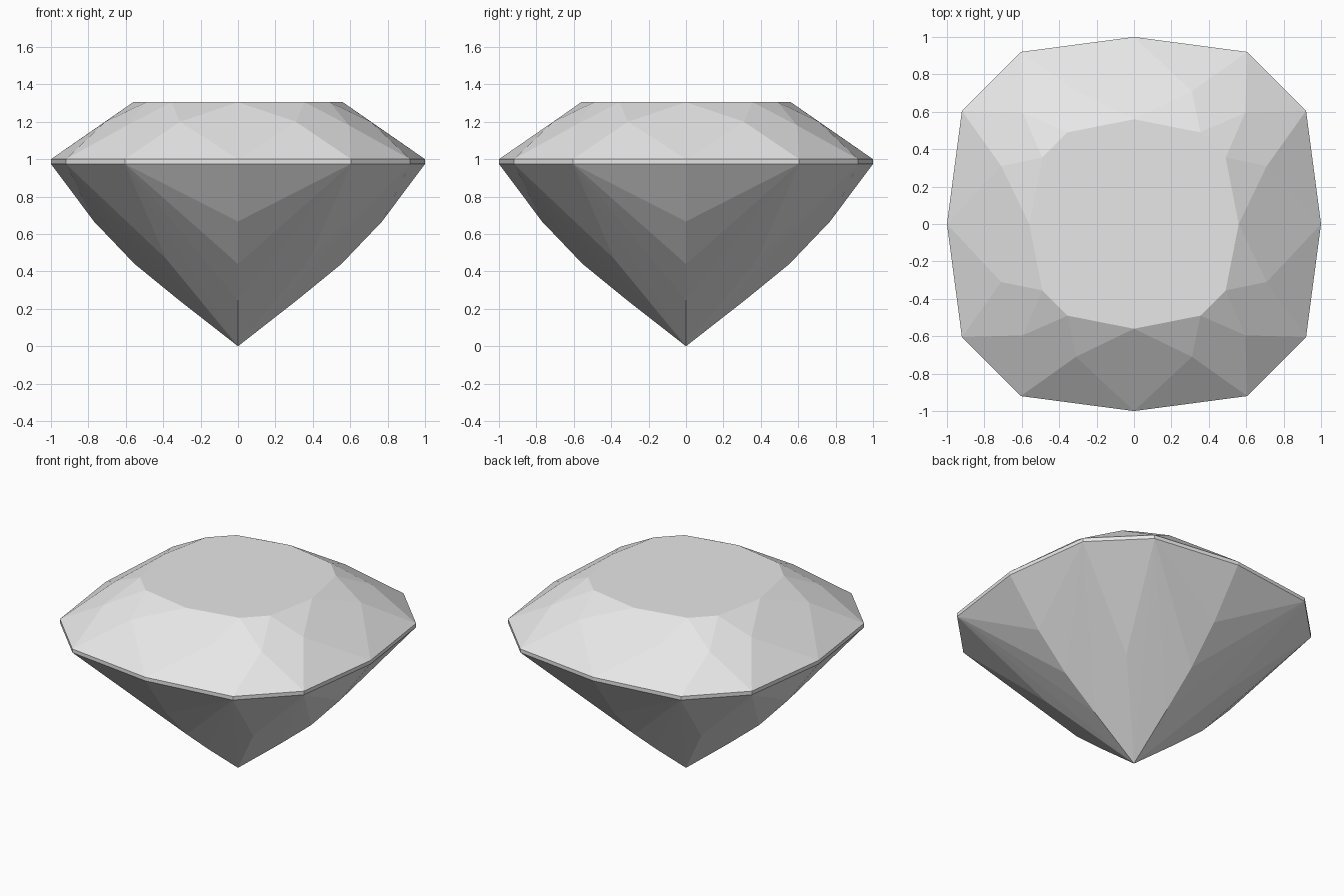
import bpy, bmesh, math
from mathutils import Matrix, Vector

cube = bpy.data.objects.get("Cube")
if cube:
    bpy.data.objects.remove(cube)

# Key points of one eighth of the gem, between the front axis and the diagonal
points = {
    "table_centre": (0, 0, 1.305),
    "table_mid": (0, -0.56, 1.305),
    "table_corner": (0.355, -0.49, 1.305),
    "table_diag": (0.4225, -0.4225, 1.305),
    "crown_side": (0.31, -0.71, 1.2),
    "crown_axis": (0, -0.71, 1.2),
    "crown_diag": (0.595, -0.595, 1.18),
    "rim_mid": (0, -1, 1.0),
    "rim_corner": (0.605, -0.92, 1.0),
    "rim_diag": (0.7625, -0.7625, 1.0),
    "low_mid": (0, -1, 0.975),
    "low_corner": (0.605, -0.92, 0.975),
    "low_diag": (0.7625, -0.7625, 0.975),
    "keel_a": (0, -0.77, 0.667),
    "keel_b": (0, -0.553, 0.44),
    "keel_c": (0, -0.315, 0.246),
    "belly_diag": (0.385, -0.385, 0.468),
    "culet": (0, 0, 0),
}

facets = [
    # table
    "table_centre table_mid table_corner table_diag",
    # crown
    "table_mid crown_axis crown_side",
    "crown_axis rim_mid crown_side",
    "table_mid crown_side table_corner",
    "crown_side rim_mid rim_corner",
    "table_corner crown_side rim_corner crown_diag",
    "table_corner crown_diag table_diag",
    "crown_diag rim_corner rim_diag",
    # girdle
    "rim_mid low_mid low_corner rim_corner",
    "rim_corner low_corner low_diag rim_diag",
    # pavilion
    "low_mid keel_a low_corner",
    "keel_a keel_b low_corner",
    "keel_b keel_c low_corner",
    "keel_c culet low_corner",
    "culet belly_diag low_corner",
    "belly_diag low_diag low_corner",
]

# Mirror and turn the eighth into the whole stone
bm = bmesh.new()
for turn in range(4):
    rotation = Matrix.Rotation(turn * math.pi / 2, 3, 'Z')
    for side in (1, -1):
        verts = {name: bm.verts.new(rotation @ Vector((side * x, y, z)))
                 for name, (x, y, z) in points.items()}
        for facet in facets:
            bm.faces.new([verts[name] for name in facet.split()])

# Weld the eighths and merge coplanar halves into single facets
bmesh.ops.remove_doubles(bm, verts=bm.verts, dist=0.0005)
bmesh.ops.recalc_face_normals(bm, faces=bm.faces)
bmesh.ops.dissolve_limit(bm, angle_limit=math.radians(0.5),
                         verts=bm.verts, edges=bm.edges)
mesh = bpy.data.meshes.new("cut_gem")
bm.to_mesh(mesh)
bm.free()

gem = bpy.data.objects.new("cut_gem", mesh)
bpy.context.collection.objects.link(gem)

# Single pale grey material
grey = bpy.data.materials.new("pale_grey")
grey.use_nodes = True
colour = (0.8, 0.8, 0.8, 1)
grey.diffuse_color = colour
grey.node_tree.nodes["Principled BSDF"].inputs["Base Color"].default_value = colour
mesh.materials.append(grey)
